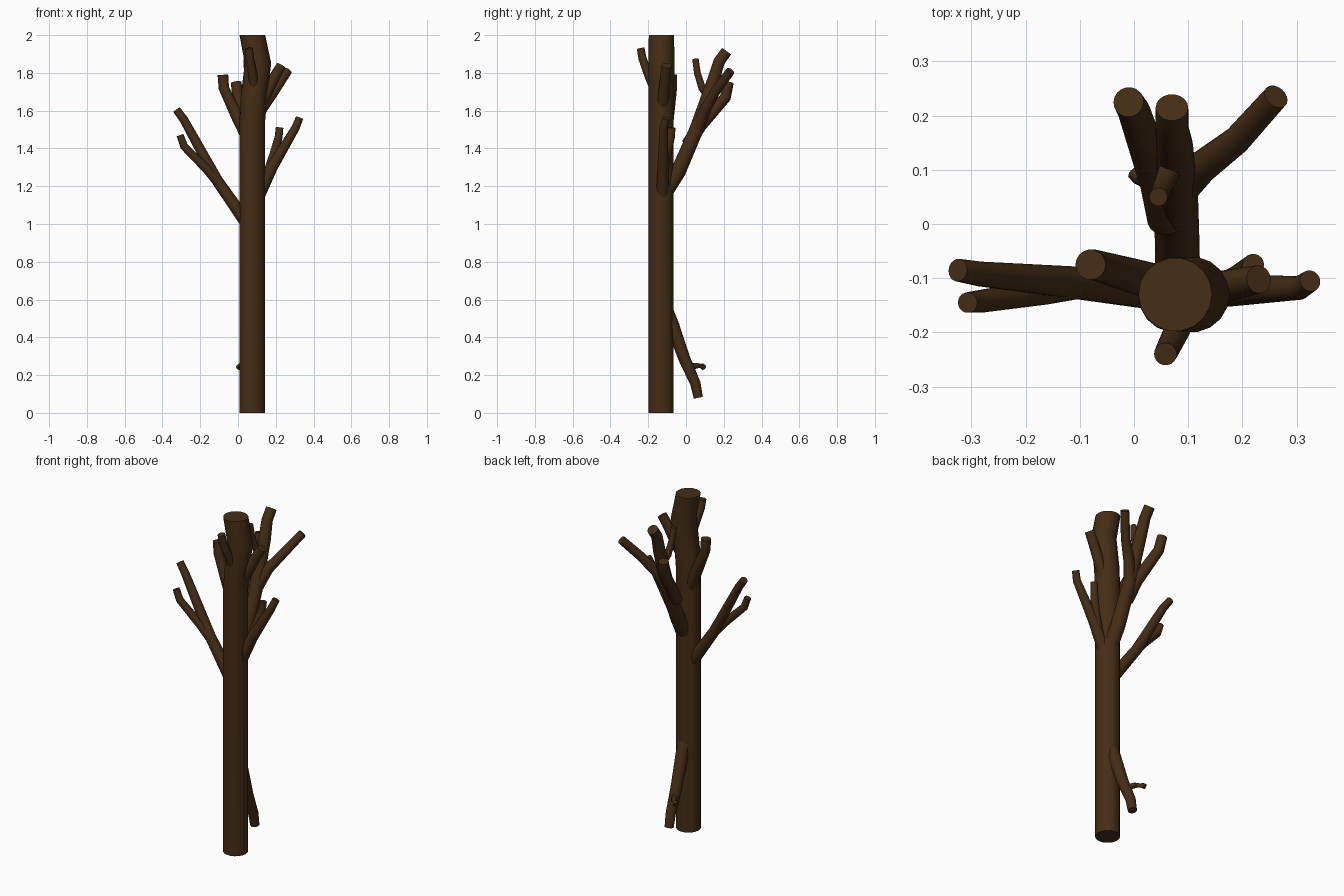
import bpy, bmesh, math
from mathutils import Vector

SIDES = 18
bark = bpy.data.materials.new("bark")
bark.diffuse_color = (0.06, 0.026, 0.008, 1)


def limb(name, pts, flat_rings=False):
    """Capped tube through (x, y, z, radius) points."""
    bm = bmesh.new()
    P = [Vector(p[:3]) for p in pts]
    rings = []
    for i, p in enumerate(P):
        a = (p - P[i - 1]).normalized() if i > 0 else Vector()
        b = (P[i + 1] - p).normalized() if i < len(P) - 1 else Vector()
        t = Vector((0, 0, 1)) if flat_rings else (a + b).normalized()
        # stable frame: keep u roughly along x unless limb runs along x
        ref = Vector((0, 0, 1)) if abs(t.z) < 0.3 else Vector((0, 1, 0))
        u = ref.cross(t).normalized()
        v = t.cross(u)
        rings.append([bm.verts.new(p + pts[i][3] * (u * math.cos(k * math.tau / SIDES)
                      + v * math.sin(k * math.tau / SIDES))) for k in range(SIDES)])
    for r, s in zip(rings, rings[1:]):
        for k in range(SIDES):
            n = (k + 1) % SIDES
            bm.faces.new((r[k], r[n], s[n], s[k]))
    bm.faces.new(rings[0][::-1])
    bm.faces.new(rings[-1])
    bmesh.ops.recalc_face_normals(bm, faces=bm.faces)
    me = bpy.data.meshes.new(name)
    bm.to_mesh(me)
    bm.free()
    me.materials.append(bark)
    ob = bpy.data.objects.new(name, me)
    bpy.context.collection.objects.link(ob)
    bpy.context.view_layer.objects.active = ob
    ob.select_set(True)
    bpy.ops.object.shade_smooth_by_angle(angle=math.radians(35))
    ob.select_set(False)


# Trunk with a kink near the top
limb("trunk", [(.076, -.132, 0, .068), (.076, -.132, 1.55, .068),
               (.084, -.13, 1.68, .069), (.106, -.13, 1.85, .07),
               (.076, -.13, 2, .068)], True)

# Left branch and its fork
limb("left_branch", [(.05, -.125, 1.0, .035), (-.11, -.108, 1.23, .03),
                     (-.285, -.092, 1.55, .023), (-.325, -.085, 1.605, .021)])
limb("left_fork", [(-.09, -.11, 1.2, .026), (-.165, -.125, 1.29, .024),
                   (-.285, -.143, 1.41, .021), (-.307, -.145, 1.47, .019)])

# Right branch and its fork
limb("right_branch", [(.1, -.125, 1.13, .034), (.18, -.122, 1.3, .03),
                      (.305, -.118, 1.51, .022), (.325, -.105, 1.56, .02)])
limb("right_fork", [(.15, -.12, 1.25, .024), (.19, -.1, 1.37, .023),
                    (.215, -.08, 1.46, .021), (.22, -.075, 1.51, .02)])

# Upper side branches and front twig
limb("upper_left_branch", [(.05, -.11, 1.46, .034), (-.005, -.095, 1.57, .032),
                           (-.075, -.075, 1.72, .028), (-.08, -.075, 1.79, .028)])
limb("upper_right_branch", [(.09, -.13, 1.57, .03), (.14, -.12, 1.67, .03),
                            (.2, -.108, 1.79, .028), (.23, -.102, 1.84, .026)])
limb("front_twig", [(.09, -.15, 1.68, .026), (.08, -.195, 1.78, .024),
                    (.063, -.23, 1.875, .022), (.058, -.24, 1.93, .021)])

# Large back branch with its forks
limb("back_branch", [(.08, -.11, 1.17, .042), (.08, -.04, 1.28, .041),
                     (.08, .055, 1.5, .038), (.075, .145, 1.76, .034),
                     (.07, .175, 1.86, .031), (.07, .215, 1.915, .03)])
limb("back_left_fork", [(.06, .01, 1.42, .036), (.045, .075, 1.52, .034),
                        (.0, .208, 1.67, .03), (-.01, .225, 1.75, .028)])
limb("back_right_fork", [(.08, .06, 1.5, .034), (.125, .105, 1.61, .03),
                         (.19, .155, 1.7, .026), (.262, .235, 1.81, .024)])
limb("back_twig", [(.075, .125, 1.67, .022), (.06, .085, 1.72, .02),
                   (.05, .06, 1.8, .018), (.045, .05, 1.875, .017)])

# Low drooping branch with a stub
limb("low_branch", [(.075, -.11, .56, .036), (.075, -.07, .46, .036),
                    (.07, -.01, .29, .032), (.066, .05, .155, .028),
                    (.066, .065, .08, .025)])
limb("low_stub", [(.065, .02, .245, .017), (.04, .06, .25, .015),
                  (.01, .085, .248, .014), (.002, .095, .24, .015)])
